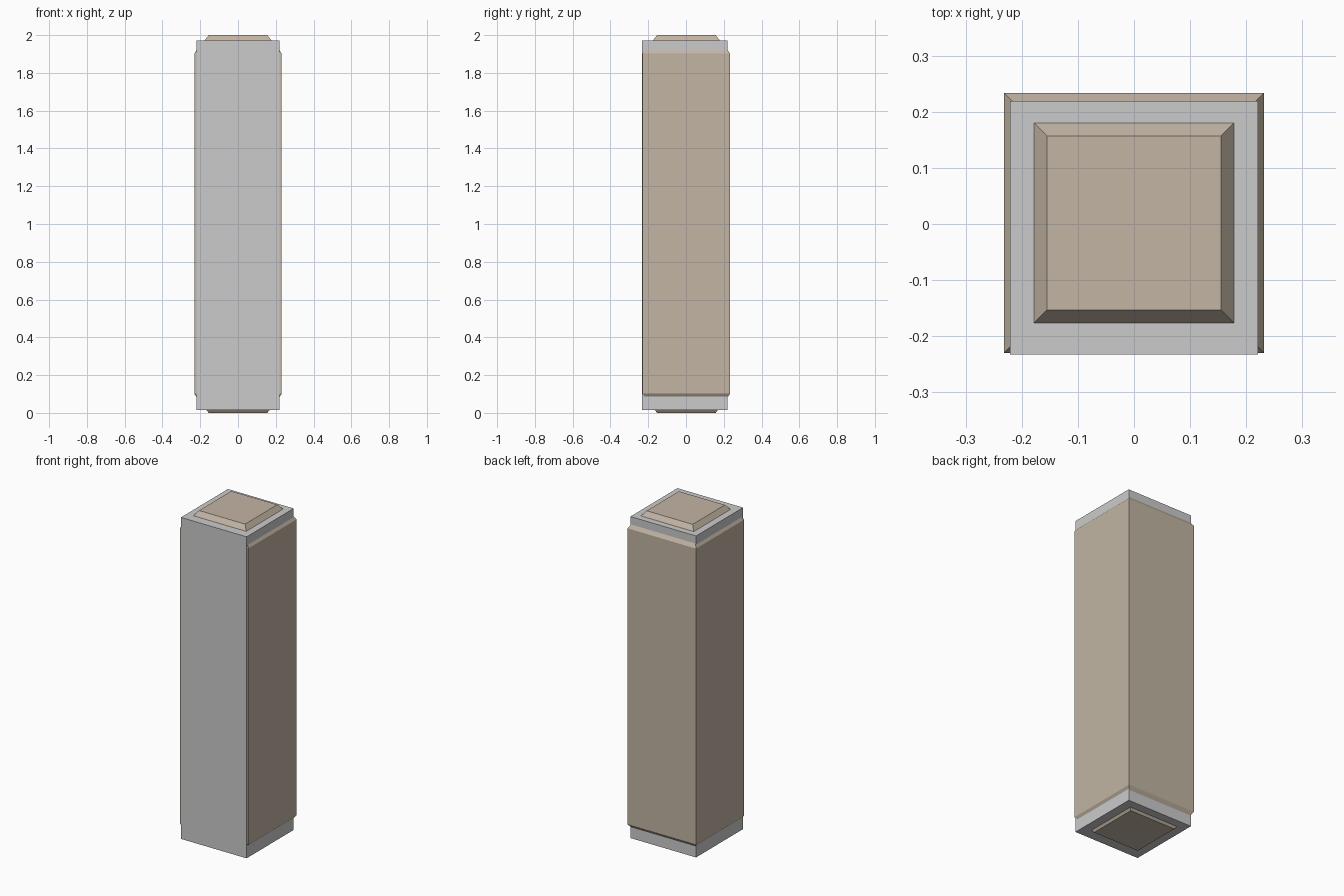
import bpy, bmesh

if "Cube" in bpy.data.objects:
    bpy.data.objects.remove(bpy.data.objects["Cube"])

CX, CY = 0.0, 0.002  # shared axis of the brown parts


def make_object(name, bm, mat=None):
    bmesh.ops.recalc_face_normals(bm, faces=bm.faces)
    mesh = bpy.data.meshes.new(name)
    bm.to_mesh(mesh)
    bm.free()
    if mat:
        mesh.materials.append(mat)
    obj = bpy.data.objects.new(name, mesh)
    bpy.context.collection.objects.link(obj)
    return obj


def box(name, x, y, z):
    """Axis-aligned box from (min, max) ranges."""
    bm = bmesh.new()
    bmesh.ops.create_cube(bm, size=1)
    for v in bm.verts:
        v.co = [r[c > 0] for r, c in zip((x, y, z), v.co)]
    return make_object(name, bm)


def square_loft(name, sections, mat):
    """Closed square column through (half width, height) sections."""
    bm = bmesh.new()
    rings = [[bm.verts.new((CX + sx * h, CY + sy * h, z))
              for sx, sy in ((-1, -1), (1, -1), (1, 1), (-1, 1))]
             for h, z in sections]
    for a, b in zip(rings, rings[1:]):
        for i in range(4):
            j = (i + 1) % 4
            bm.faces.new((a[i], a[j], b[j], b[i]))
    bm.faces.new(rings[0][::-1])
    bm.faces.new(rings[-1])
    return make_object(name, bm, mat)


stone = bpy.data.materials.new("brown_stone")
stone.diffuse_color = (0.54, 0.46, 0.37, 1)
stone.use_nodes = True
stone.node_tree.nodes["Principled BSDF"].inputs["Base Color"].default_value = stone.diffuse_color

# Grey body, its front face standing just proud of the brown jacket
box("body", (-0.221, 0.221), (-0.233, 0.219), (0.014, 1.971))

# Brown jacket around the sides and back, bevelled top and bottom
square_loft("jacket", [(0.212, 0.073), (0.2315, 0.102),
                       (0.2315, 1.902), (0.212, 1.931)], stone)

# Bevelled raised panels on the top and under the base
square_loft("top_panel", [(0.178, 1.965), (0.178, 1.971), (0.155, 2.0)], stone)
square_loft("base_panel", [(0.155, 0.0), (0.178, 0.029)], stone)
